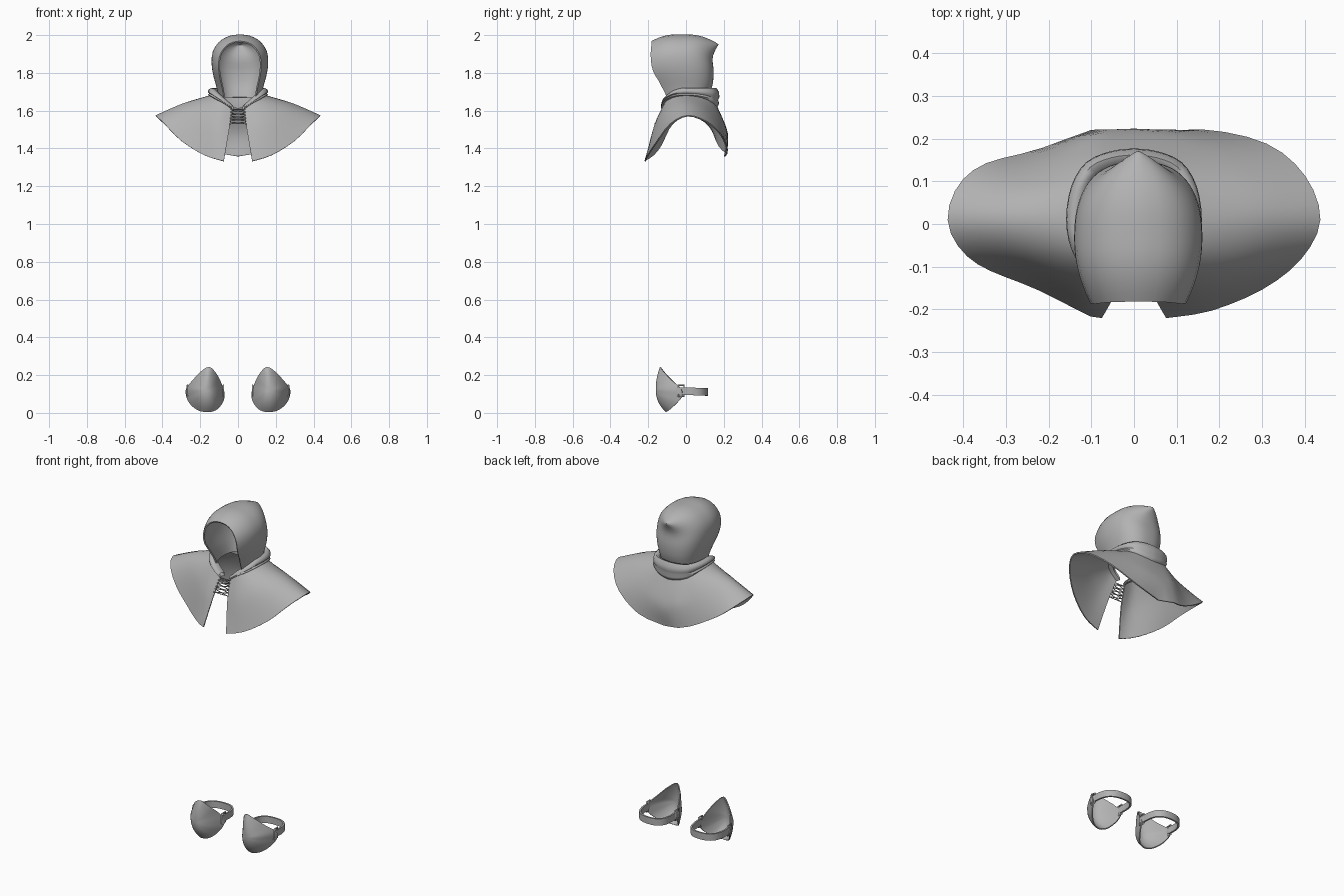
import bpy, bmesh, math
from mathutils import Vector

if "Cube" in bpy.data.objects:
    bpy.data.objects.remove(bpy.data.objects["Cube"])

cloth = bpy.data.materials.new("plain grey")
cloth.use_nodes = True
GREY = (0.45, 0.45, 0.45, 1)
cloth.diffuse_color = GREY
cloth.node_tree.nodes["Principled BSDF"].inputs["Base Color"].default_value = GREY


def spline(keys, count, closed=False):
    """Sample a smooth curve through the key points."""
    pts = [Vector(k) for k in keys]
    n = len(pts)
    spans = n if closed else n - 1
    pick = (lambda i: pts[i % n]) if closed else (lambda i: pts[max(0, min(n - 1, i))])
    out = []
    for j in range(count):
        s = j * spans / (count if closed else count - 1)
        i = min(int(s), spans - 1)
        t = s - i
        a, b, c, d = (pick(i + k) for k in (-1, 0, 1, 2))
        out.append(0.5 * (2 * b + (c - a) * t + (2 * a - 5 * b + 4 * c - d) * t * t
                          + (3 * b - a - 3 * c + d) * t ** 3))
    return out


def finish(obj, thickness=0, angle=45):
    obj.data.materials.append(cloth)
    bpy.ops.object.select_all(action="DESELECT")
    obj.select_set(True)
    bpy.context.view_layer.objects.active = obj
    if thickness:
        mod = obj.modifiers.new("thickness", "SOLIDIFY")
        mod.thickness, mod.offset = thickness, 0
        bpy.ops.object.modifier_apply(modifier=mod.name)
    bpy.ops.object.shade_smooth_by_angle(angle=math.radians(angle))
    return obj


def loft(name, rings, closed=False, wrap=False, thickness=0, angle=45):
    """Skin a list of equally long point rows."""
    bm = bmesh.new()
    rows = [[bm.verts.new(p) for p in ring] for ring in rings]
    n = len(rows[0])
    for i in range(len(rows) if wrap else len(rows) - 1):
        a, b = rows[i], rows[(i + 1) % len(rows)]
        for j in range(n if closed else n - 1):
            k = (j + 1) % n
            bm.faces.new((a[j], a[k], b[k], b[j]))
    bmesh.ops.remove_doubles(bm, verts=bm.verts, dist=0.0004)
    bmesh.ops.recalc_face_normals(bm, faces=bm.faces)
    mesh = bpy.data.meshes.new(name)
    bm.to_mesh(mesh)
    bm.free()
    obj = bpy.data.objects.new(name, mesh)
    bpy.context.collection.objects.link(obj)
    return finish(obj, thickness, angle)


def cord(name, points, radius):
    data = bpy.data.curves.new(name, "CURVE")
    data.dimensions = "3D"
    data.bevel_depth, data.bevel_resolution, data.use_fill_caps = radius, 1, True
    line = data.splines.new("POLY")
    line.points.add(len(points) - 1)
    for p, co in zip(line.points, points):
        p.co = (*co, 1)
    obj = bpy.data.objects.new(name, data)
    bpy.context.collection.objects.link(obj)
    data.materials.append(cloth)


def both_sides(half):
    """Join a left half row, front edge to centre back, to its mirror image."""
    return half + [Vector((-p.x, p.y, p.z)) for p in half[-2::-1]]


# Shoulder mantle: half rows from the front opening round to the centre back
NECK = [(.03, -.115, 1.61), (.07, -.11, 1.64), (.105, -.09, 1.66), (.13, -.05, 1.675),
        (.14, .01, 1.68), (.13, .08, 1.67), (.1, .13, 1.65), (.05, .152, 1.635), (0, .158, 1.63)]
MID = [(.047, -.165, 1.5), (.12, -.165, 1.52), (.2, -.13, 1.57), (.26, -.07, 1.615),
       (.29, .01, 1.635), (.27, .09, 1.615), (.2, .16, 1.565), (.1, .205, 1.51), (0, .218, 1.48)]
HEM = [(.075, -.217, 1.332), (.18, -.2, 1.365), (.3, -.15, 1.44), (.39, -.08, 1.53),
       (.435, .01, 1.572), (.4, .11, 1.54), (.31, .185, 1.47), (.16, .218, 1.39), (0, .205, 1.358)]
neck, mid, hem = (both_sides(spline(k, 25)) for k in (NECK, MID, HEM))
columns = [spline(c, 13) for c in zip(neck, mid, hem)]
for column in columns:
    for p in column:                      # the right shoulder is draped tighter
        if p.x < -0.1:
            p.y *= 1 - 0.2 * math.sin(math.pi * min(1, (-p.x - 0.1) / 0.34))
loft("shoulder_mantle", columns, thickness=0.007)

# Folded collar: a rolled band that gets taller toward the back
FOLD = [(-.025, -.2), (-.028, .5), (-.012, .95), (.004, 1), (.017, .75), (.019, .45),
        (.012, .3), (.018, .1), (.008, -.15)]
collar = []
for p in neck:
    out = Vector((p.x, p.y - 0.01, 0)).normalized()
    tall = 0.018 + max(0, 1.72 - p.z - 0.018) * min(1, max(0, (p.y + 0.115) / 0.09))
    collar.append([p + out * dr + Vector((0, 0, tall * dz)) for dr, dz in FOLD])
loft("folded_collar", collar, closed=True, angle=60)

# Hood: arches swept from the face opening to a closed back with a small peak
ARCH = [(.75, 0, 0), (.83, .18, 0), (.94, .36, 0), (1, .55, 0), (.95, .74, 0),
        (.72, .89, 0), (.38, .975, 0), (0, 1, 0)]
arch = both_sides(spline(ARCH, 17))
FRONT = [(-.1, 0, 0), (-.135, 0, 0), (-.175, 0, 0), (-.185, 0, 0), (-.18, 0, 0)]
BACK = [(.115, 0, 0), (.137, 0, 0), (.142, 0, 0), (.132, 0, 0), (.138, 0, 0)]
front, back = ([p.x for p in spline(k, 101)] for k in (FRONT, BACK))
stations = []
for i in range(25):
    u = math.sin(i / 24 * math.pi / 2)
    if u < 0.45:
        wide = 1 - 0.25 * ((0.45 - u) / 0.45) ** 2
    else:
        wide = max(0, 1 - ((u - 0.45) / 0.55) ** 2.5) ** 0.4
    top = 2.0 - 0.035 * max(0, 1 - u / 0.4) ** 2 - 0.05 * max(0, (u - 0.5) / 0.5) ** 3
    row = []
    for a in arch:
        h = max(0, min(1, a.y))
        k = round(h * 100)
        y = front[k] + (back[k] - front[k]) * u + 0.03 * u ** 6 * h ** 6
        row.append((0.01 + 0.146 * wide * a.x, y, 1.67 + (top - 1.67) * h))
    stations.append(row)
loft("hood", stations, thickness=0.008)

# Crossed lacing at the front opening
for side in (-1, 1):
    zigzag = []
    for i in range(6):
        t = i / 5
        x = side * (1 if i % 2 else -1) * (0.036 + 0.007 * t)
        zigzag += [(x, -0.125 - 0.04 * t, 1.608 - 0.078 * t),
                   (x, -0.118 - 0.04 * t, 1.602 - 0.078 * t)]
    cord("lacing", zigzag, 0.0025)
for i in range(4):
    t = i / 3
    x = 0.037 + 0.006 * t
    cord("lace_bar", [(-x, -0.127 - 0.04 * t, 1.606 - 0.075 * t),
                      (x, -0.127 - 0.04 * t, 1.606 - 0.075 * t)], 0.002)

# Knee guards: teardrop shells with strap and buckles, one per side
RIM = [(-.015, -.135, .242), (.03, -.115, .215), (.07, -.075, .172), (.103, -.028, .13),
       (.104, -.02, .09), (.085, -.05, .05), (.047, -.085, .018), (0, -.105, .006),
       (-.05, -.09, .016), (-.085, -.045, .055), (-.094, -.022, .1), (-.08, -.05, .15),
       (-.053, -.105, .205)]
rim = spline(RIM, 52, closed=True)
STRAP = [(.098, -.02, 0), (.098, .03, 0), (.08, .08, 0), (.035, .108, 0), (-.035, .108, 0),
         (-.075, .08, 0), (-.088, .03, 0), (-.088, -.02, 0)]
for side, label in ((1, "left"), (-1, "right")):
    def place(x, y, z):
        return Vector((side * (0.168 + x), y, z))

    shell = []
    for i in range(11):
        r = i / 10
        shell.append([place(p.x * r, -0.157 + (p.y + 0.157) * r ** 2.2,
                            0.12 + (p.z - 0.12) * r) for p in rim])
    loft(label + "_knee_shell", shell, closed=True, thickness=0.006)

    path = spline(STRAP, 29)
    band = []
    for i, p in enumerate(path):
        along = path[min(28, i + 1)] - path[max(0, i - 1)]
        out = Vector((along.y, -along.x, 0)).normalized() * -0.005
        band.append([place(p.x + out.x * o, p.y + out.y * o, 0.115 - 0.04 * max(0, p.y) + z)
                     for o, z in ((-1, -.02), (1, -.02), (1, .02), (-1, .02))])
    loft(label + "_knee_strap", band, closed=True)

    # Square wire buckle and a leather tab joining shell and strap
    for x in (0.1, -0.09):
        loop = [place(x, y, z) for y, z in
                ((-.042, .088), (-.01, .088), (-.01, .146), (-.042, .146), (-.042, .088))]
        cord(label + "_buckle", loop, 0.005)
        tab = [[place(x + dx, y, z) for dx, z in
                ((-.004, .1), (.004, .1), (.004, .134), (-.004, .134))]
               for y in (-.045, -.01)]
        loft(label + "_buckle_tab", tab, closed=True)
